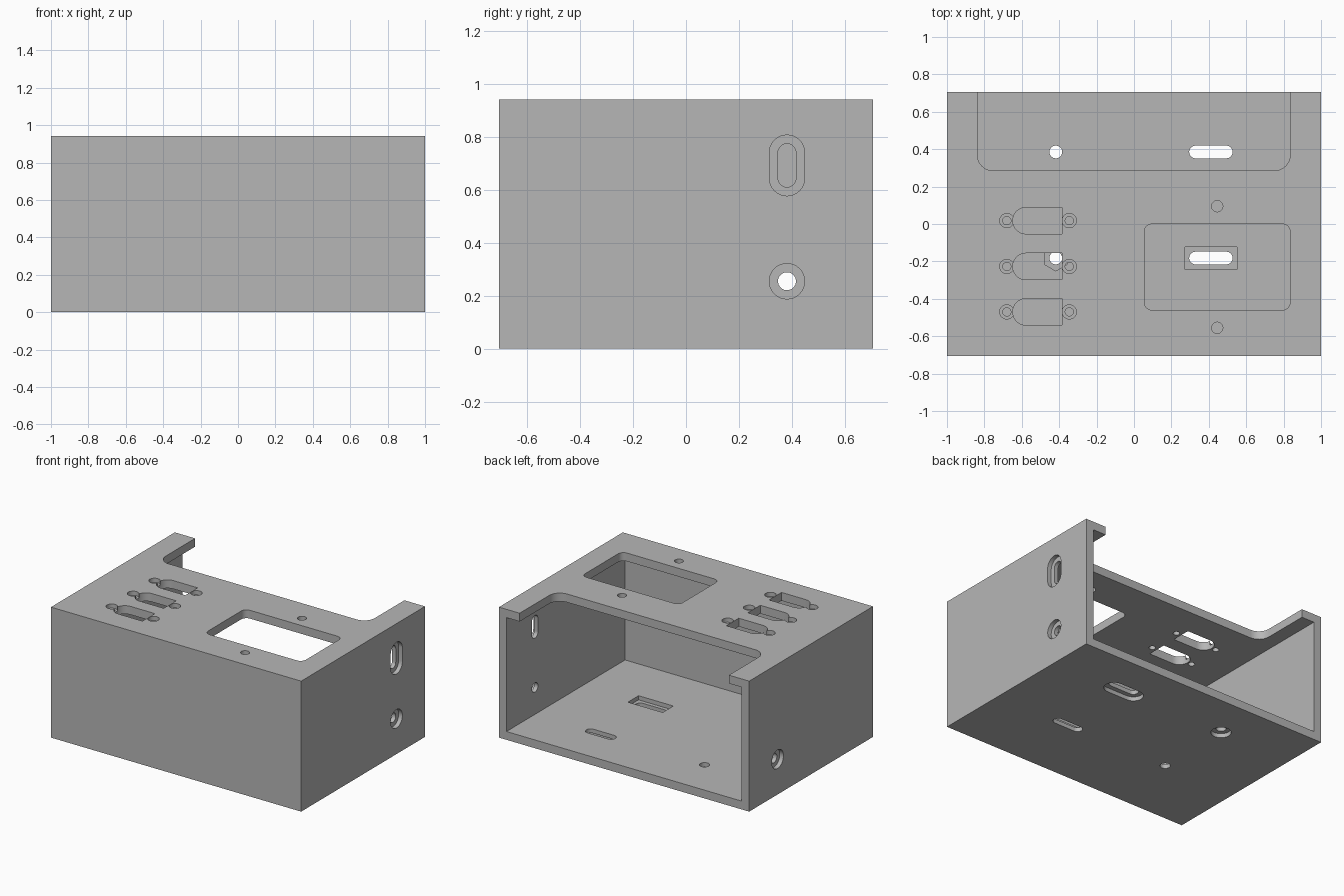
import bpy, bmesh
from math import sin, cos, pi

if "Cube" in bpy.data.objects:
    bpy.data.objects.remove(bpy.data.objects["Cube"])

HX, HY, H, T = 1.0, 0.707, 0.943, 0.06   # half sizes, height, wall thickness
STEP = T / 2                             # depth of counterbores and nut pockets
OUT = 0.05                               # cutter overshoot

grey = bpy.data.materials.new("plain grey")
grey.use_nodes = True
colour = (0.47, 0.47, 0.47, 1)
grey.diffuse_color = colour
grey.node_tree.nodes["Principled BSDF"].inputs["Base Color"].default_value = colour


def outline(u0, u1, v0, v1, radii):
    """Rectangle with one radius per corner: low-low, high-low, high-high, low-high."""
    if not isinstance(radii, tuple):
        radii = (radii,) * 4
    pts = []
    corners = [(u0, v0, 1, 1), (u1, v0, -1, 1), (u1, v1, -1, -1), (u0, v1, 1, -1)]
    for i, ((u, v, su, sv), r) in enumerate(zip(corners, radii)):
        n = 8 if r else 0
        for k in range(n + 1):
            a = pi + i * pi / 2 + (k / n * pi / 2 if n else 0)
            p = (u + su * r + r * cos(a), v + sv * r + r * sin(a)) if r else (u, v)
            if all(abs(p[0] - q[0]) + abs(p[1] - q[1]) > 1e-5 for q in pts):
                pts.append(p)
    return pts


def slot(u, v, r, du=0, dv=0):
    """Circle of radius r, stretched by half lengths du or dv."""
    return outline(u - du - r, u + du + r, v - dv - r, v + dv + r, r)


def prism(name, pts, lo, hi, axis="z"):
    bm = bmesh.new()
    place = (lambda u, v, t: (u, v, t)) if axis == "z" else (lambda u, v, t: (t, u, v))
    rings = [[bm.verts.new(place(u, v, t)) for u, v in pts] for t in (lo, hi)]
    bm.faces.new(rings[0][::-1])
    bm.faces.new(rings[1])
    n = len(pts)
    for i in range(n):
        j = (i + 1) % n
        bm.faces.new((rings[0][i], rings[0][j], rings[1][j], rings[1][i]))
    bmesh.ops.recalc_face_normals(bm, faces=bm.faces)
    mesh = bpy.data.meshes.new(name)
    bm.to_mesh(mesh)
    bm.free()
    mesh.materials.append(grey)
    obj = bpy.data.objects.new(name, mesh)
    bpy.context.collection.objects.link(obj)
    return obj


# Solid block that becomes the enclosure
case = prism("enclosure", outline(-HX, HX, -HY, HY, 0), 0, H)
bpy.context.view_layer.objects.active = case
case.select_set(True)


def cut(pts, lo, hi, axis="z"):
    cutter = prism("cutter", pts, lo, hi, axis)
    cutter.hide_render = True
    mod = case.modifiers.new("cut", "BOOLEAN")
    mod.operation, mod.solver, mod.object = "DIFFERENCE", "EXACT", cutter
    bpy.ops.object.modifier_apply(modifier=mod.name)
    bpy.data.objects.remove(cutter)


def cut_top(pts, depth=T + OUT):
    cut(pts, H - depth, H + OUT)


def cut_floor(pts):
    cut(pts, -OUT, T + OUT)


# Cavity, open at the back
cut(outline(-HX + T, HX - T, -HY + T, HY + OUT, 0), T, H - T)

# Top: back notch, display window and its two screw holes
cut_top(outline(-0.838, 0.835, 0.285, HY + OUT, (0.085, 0.085, 0, 0)))
cut_top(outline(0.055, 0.835, -0.46, 0, 0.042))
for y in (0.095, -0.555):
    cut_top(slot(0.445, y, 0.03))

# Top: three connector openings with counterbored screws
for y in (0.018, -0.227, -0.47):
    cut_top(outline(-0.648, -0.385, y - 0.071, y + 0.071, (0.0705, 0, 0, 0.0705)))
    for x in (-0.68, -0.346):
        cut_top(slot(x, y, 0.022))
        cut_top(slot(x, y, 0.038), STEP)

# Floor: a round hole and a slot in each row
for x, half in ((-0.418, 0), (0.411, 0.082)):
    for y in (0.385, -0.182):
        cut_floor(slot(x, y, 0.034, du=half))
    # counterbore under the back row
    cut(slot(x, 0.385, 0.067, du=half), -OUT, STEP)

# Floor: nut pockets inside the front row
cut(outline(0.272, 0.55, -0.244, -0.122, 0), STEP, T + OUT)
hexagon = [(-0.418 + 0.069 * sin(k * pi / 3), -0.182 + 0.069 * cos(k * pi / 3)) for k in range(6)]
cut(hexagon, STEP, T + OUT)

# Sides: a counterbored hole on both, a counterbored slot on the left only
for s in (-1, 1):
    through = sorted((s * (HX - T - OUT), s * (HX + OUT)))
    bore = sorted((s * (HX - STEP), s * (HX + OUT)))
    for z, half in ((0.255, 0), (0.693, 0.048)):
        if half and s < 0:
            continue
        cut(slot(0.382, z, 0.034, dv=half), *through, axis="x")
        cut(slot(0.382, z, 0.067, dv=half), *bore, axis="x")

# One colour everywhere, smooth bores and crisp edges
case.data.materials.clear()
case.data.materials.append(grey)
for face in case.data.polygons:
    face.material_index = 0
bpy.ops.object.shade_smooth_by_angle(angle=pi / 6)
